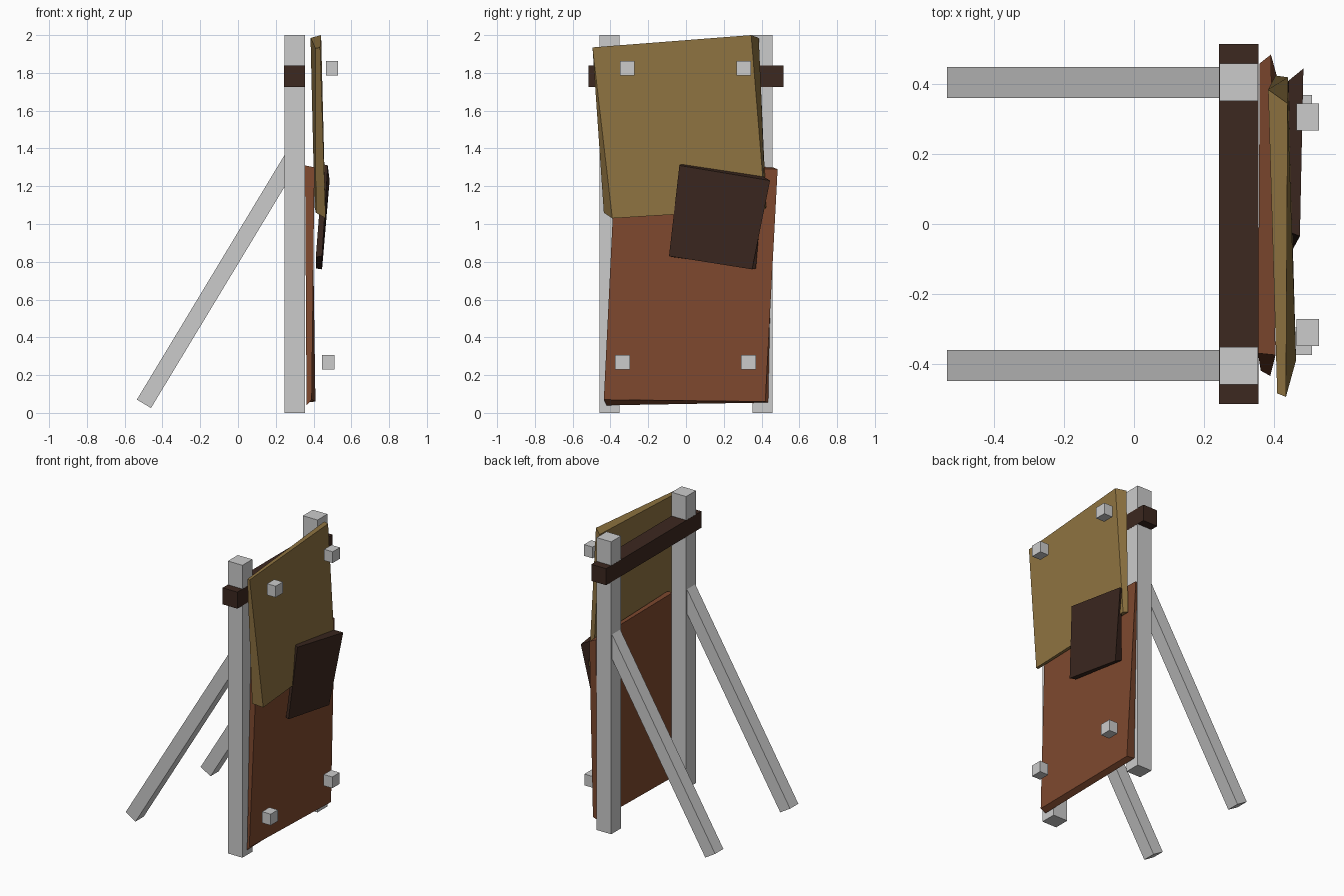
import bpy, bmesh, math
from mathutils import Vector

if "Cube" in bpy.data.objects:
    bpy.data.objects.remove(bpy.data.objects["Cube"])

QUADS = [(0, 1, 2, 3), (7, 6, 5, 4), (0, 4, 5, 1), (1, 5, 6, 2), (2, 6, 7, 3), (3, 7, 4, 0)]


def paint(name, rgb):
    m = bpy.data.materials.new(name)
    m.diffuse_color = (*rgb, 1)
    m.use_nodes = True
    m.node_tree.nodes["Principled BSDF"].inputs["Base Color"].default_value = m.diffuse_color
    return m


dark = paint("dark_wood", (0.045, 0.021, 0.014))
red = paint("red_wood", (0.21, 0.066, 0.028))
tan = paint("tan_wood", (0.27, 0.17, 0.052))


def slab(name, outer, inner, mat=None):
    """Six-sided block between two four-cornered faces."""
    mesh = bpy.data.meshes.new(name)
    bm = bmesh.new()
    v = [bm.verts.new(p) for p in outer + inner]
    for q in QUADS:
        bm.faces.new([v[i] for i in q])
    bmesh.ops.recalc_face_normals(bm, faces=bm.faces)
    bm.to_mesh(mesh)
    bm.free()
    ob = bpy.data.objects.new(name, mesh)
    bpy.context.collection.objects.link(ob)
    if mat:
        mesh.materials.append(mat)
    return ob


def box(name, x, y, z, mat=None):
    ring = [(y[0], z[0]), (y[1], z[0]), (y[1], z[1]), (y[0], z[1])]
    return slab(name, [(x[1], *p) for p in ring], [(x[0], *p) for p in ring], mat)


def beam(name, a, b, y, width, depth):
    """Square-ended beam in the xz plane."""
    a, b = Vector((a[0], y, a[1])), Vector((b[0], y, b[1]))
    d = (b - a).normalized()
    n = Vector((-d.z, 0, d.x)) * width / 2
    s = Vector((0, depth / 2, 0))
    ends = [[p - n - s, p + n - s, p + n + s, p - n + s] for p in (a, b)]
    return slab(name, ends[0], ends[1])


# Posts, braces and fixing blocks, left and right
for tag, s in (("left", -1), ("right", 1)):
    box("post_" + tag, (0.245, 0.355), sorted((s * 0.352, s * 0.459)), (0, 2))
    beam("brace_" + tag, (-0.498, 0.048), (0.285, 1.345), s * 0.405, 0.087, 0.089)
box("upper_peg_left", (0.465, 0.53), (-0.35, -0.272), (1.785, 1.862))
box("upper_peg_right", (0.465, 0.53), (0.267, 0.345), (1.785, 1.862))
box("lower_peg_left", (0.445, 0.51), (-0.375, -0.297), (0.23, 0.307))
box("lower_peg_right", (0.445, 0.51), (0.291, 0.37), (0.23, 0.307))

# Crossbar
box("crossbar", (0.244, 0.356), (-0.515, 0.515), (1.725, 1.838), dark)

# Warped boards: corners run bottom left, bottom right, top right, top left
slab("lower_board",
     [(0.39, -0.435, 0.07), (0.41, 0.42, 0.06), (0.392, 0.485, 1.29), (0.405, -0.375, 1.30)],
     [(0.363, -0.42, 0.04), (0.363, 0.435, 0.055), (0.36, 0.46, 1.30), (0.355, -0.37, 1.31)], red)
slab("upper_board",
     [(0.464, -0.39, 1.03), (0.441, 0.42, 1.08), (0.44, 0.345, 2.0), (0.435, -0.495, 1.935)],
     [(0.412, -0.435, 1.06), (0.405, 0.425, 1.09), (0.384, 0.385, 1.985), (0.41, -0.485, 1.93)], tan)
slab("patch_board",
     [(0.445, -0.09, 0.83), (0.445, 0.35, 0.76), (0.485, 0.445, 1.23), (0.475, -0.035, 1.31)],
     [(0.412, -0.07, 0.825), (0.412, 0.37, 0.765), (0.442, 0.41, 1.25), (0.45, -0.025, 1.317)], dark)
